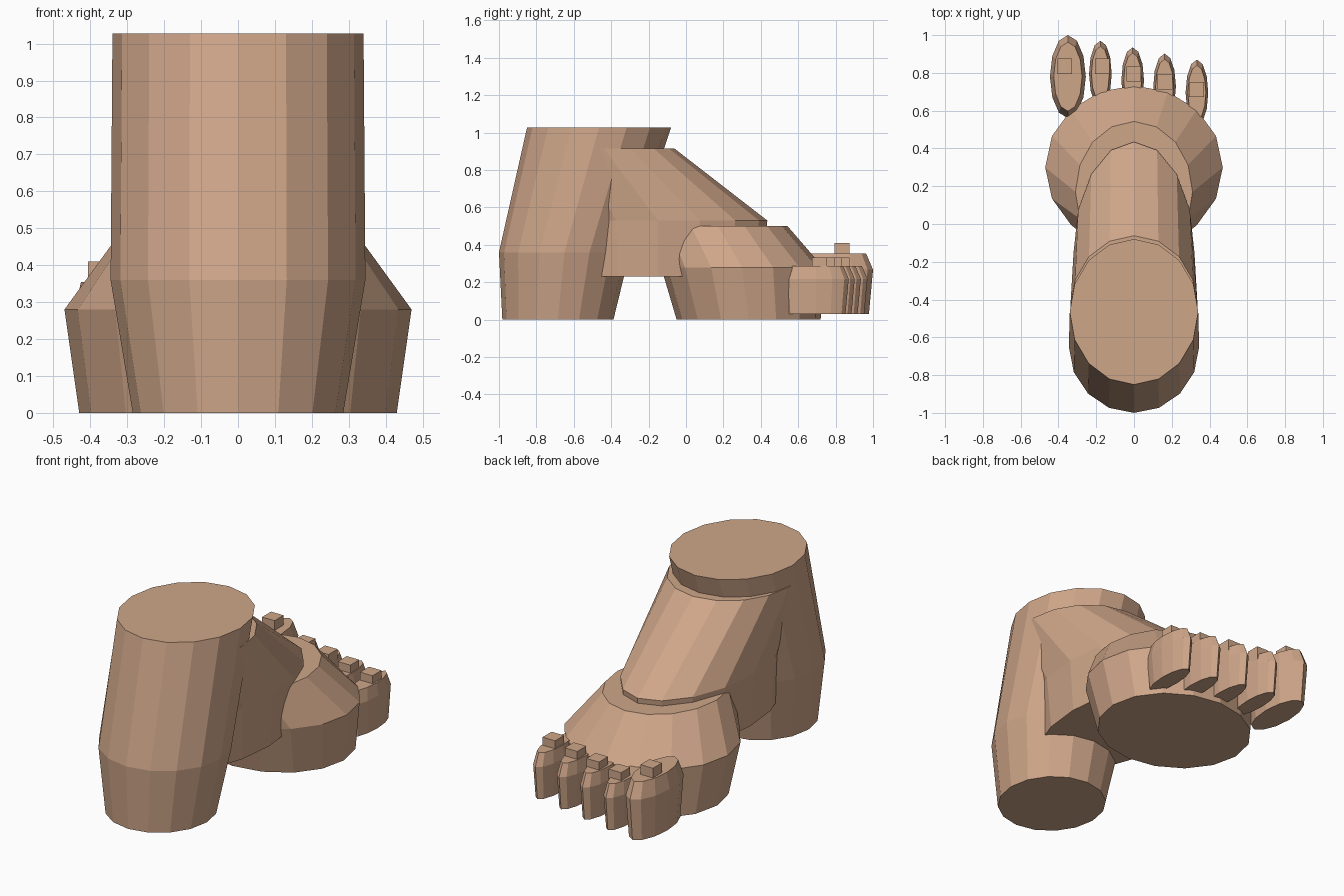
import bpy, bmesh, math

if "Cube" in bpy.data.objects:
    bpy.data.objects.remove(bpy.data.objects["Cube"])

skin = bpy.data.materials.new("tan skin")
skin.diffuse_color = (0.62, 0.38, 0.25, 1)
skin.use_nodes = True
skin.node_tree.nodes["Principled BSDF"].inputs["Base Color"].default_value = skin.diffuse_color


def finish(name, bm):
    bmesh.ops.recalc_face_normals(bm, faces=bm.faces)
    mesh = bpy.data.meshes.new(name)
    bm.to_mesh(mesh)
    bm.free()
    mesh.materials.append(skin)
    obj = bpy.data.objects.new(name, mesh)
    bpy.context.collection.objects.link(obj)
    return obj


def loft(name, rings, sides=16):
    """Capped stack of ellipses: (z, centre x, centre y, radius x, radius y)."""
    bm = bmesh.new()
    loops = []
    for z, cx, cy, rx, ry in rings:
        loops.append([bm.verts.new((cx + rx * math.sin(2 * math.pi * i / sides),
                                    cy + ry * math.cos(2 * math.pi * i / sides), z))
                      for i in range(sides)])
    for a, b in zip(loops, loops[1:]):
        for i in range(sides):
            j = (i + 1) % sides
            bm.faces.new((a[i], a[j], b[j], b[i]))
    bm.faces.new(loops[0])
    bm.faces.new(loops[-1])
    return finish(name, bm)


def box(name, lo, hi):
    bm = bmesh.new()
    bmesh.ops.create_cube(bm, size=1)
    for v in bm.verts:
        v.co = [(l + h) / 2 + c * (h - l) for l, h, c in zip(lo, hi, v.co)]
    return finish(name, bm)


# heel and ankle column
loft("heel_and_ankle", [(0, 0, -0.685, 0.285, 0.297),
                        (0.36, 0, -0.65, 0.345, 0.35),
                        (1.027, 0, -0.465, 0.34, 0.385)])

# sloping instep bridging ankle and forefoot
loft("instep", [(0.23, 0, -0.15, 0.30, 0.55),
                (0.53, 0, -0.15, 0.32, 0.585),
                (0.915, 0, -0.44, 0.337, 0.378)])

# ball of the foot
loft("forefoot", [(0, 0, 0.335, 0.43, 0.385),
                  (0.28, 0, 0.30, 0.47, 0.433),
                  (0.5, 0, 0.17, 0.31, 0.373)])

# toes with raised nails: x, y, radius x, radius y, top z, nail centre y
toes = [(-0.35, 0.78, 0.095, 0.22, 0.355, 0.835),
        (-0.178, 0.795, 0.06, 0.175, 0.287, 0.835),
        (-0.007, 0.76, 0.06, 0.175, 0.287, 0.795),
        (0.162, 0.727, 0.06, 0.175, 0.287, 0.753),
        (0.333, 0.695, 0.06, 0.175, 0.287, 0.713)]
for n, (x, y, rx, ry, top, ny) in enumerate(toes, 1):
    loft(f"toe_{n}", [(0.03, x, y, rx * 0.85, ry * 0.9),
                      (0.03 + (top - 0.03) * 0.73, x, y, rx, ry),
                      (top, x, y, rx * 0.79, ry * 0.83)], 12)
    nx = x - 0.017 if n == 1 else x + (n - 2) * -0.004 + 0.01
    nail_top = top + (0.055 if n == 1 else 0.045)
    box(f"toenail_{n}", (nx - 0.039, ny - 0.04, top - 0.04),
        (nx + 0.039, ny + 0.04, nail_top))
